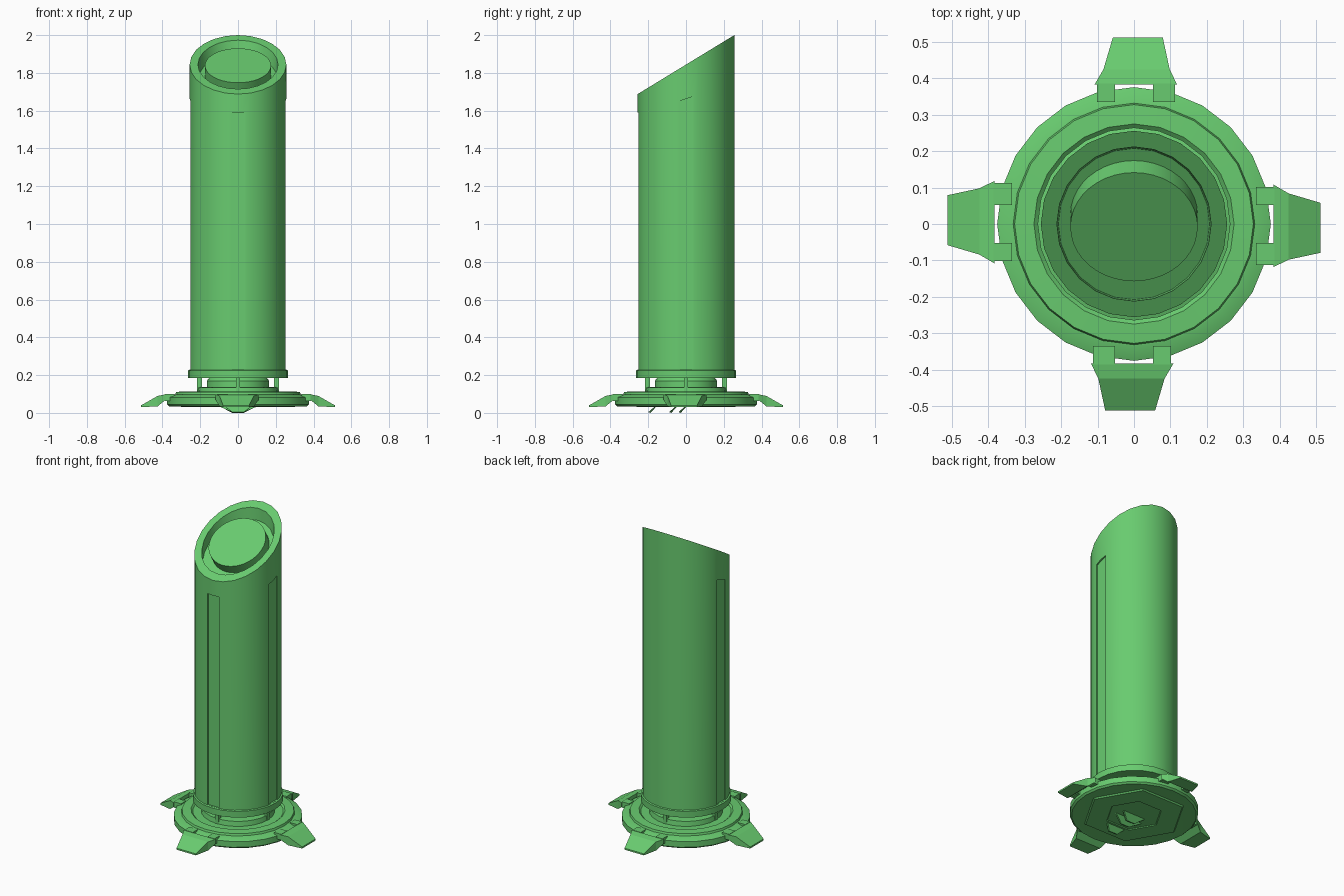
import bpy, bmesh, math
from mathutils import Matrix, Vector

if "Cube" in bpy.data.objects:
    bpy.data.objects.remove(bpy.data.objects["Cube"])

green = bpy.data.materials.new("leaf_green")
green.diffuse_color = (0.14, 0.60, 0.16, 1)
green.use_nodes = True
green.node_tree.nodes["Principled BSDF"].inputs["Base Color"].default_value = green.diffuse_color
SLOPE = 0.61                      # tilt of the cut top
TILT = math.atan(SLOPE)


def finish(name, bm, smooth=True):
    bmesh.ops.recalc_face_normals(bm, faces=bm.faces)
    mesh = bpy.data.meshes.new(name)
    bm.to_mesh(mesh)
    bm.free()
    mesh.materials.append(green)
    obj = bpy.data.objects.new(name, mesh)
    bpy.context.collection.objects.link(obj)
    if smooth:
        shade(obj)
    return obj


def shade(obj):
    bpy.ops.object.select_all(action='DESELECT')
    obj.select_set(True)
    bpy.context.view_layer.objects.active = obj
    bpy.ops.object.shade_smooth_by_angle(angle=math.radians(32))


def lathe(name, profile, sides=24, smooth=True, matrix=None):
    """Spin (radius, z, slope) points; slope tilts the ring along y. Ends are capped."""
    bm = bmesh.new()
    rings = []
    for r, z, k in profile:
        ring = []
        for i in range(sides):
            a = math.tau * i / sides
            y = r * math.sin(a)
            ring.append(bm.verts.new((r * math.cos(a), y, z + k * y)))
        rings.append(ring)
    for lo, hi in zip(rings, rings[1:]):
        for i in range(sides):
            j = (i + 1) % sides
            bm.faces.new((lo[i], lo[j], hi[j], hi[i]))
    bm.faces.new(rings[0][::-1])
    bm.faces.new(rings[-1])
    if matrix:
        bm.transform(matrix)
    return finish(name, bm, smooth)


def box(bm, x0, x1, y0, y1, z0, z1, rot=0.0, shear=0.0):
    """Box turned about z; shear slants its top across x."""
    turn = Matrix.Rotation(rot, 3, 'Z')
    v = [bm.verts.new(turn @ Vector((x, y, z + (shear * x if z == z1 else 0))))
         for z in (z0, z1) for x, y in ((x0, y0), (x1, y0), (x1, y1), (x0, y1))]
    for f in ((3, 2, 1, 0), (4, 5, 6, 7), (0, 1, 5, 4),
              (1, 2, 6, 5), (2, 3, 7, 6), (3, 0, 4, 7)):
        bm.faces.new([v[i] for i in f])


# main tube with collar, slanted rim and recessed top
tube = lathe("tube", [(0.19, 0.19, 0), (0.265, 0.185, 0), (0.265, 0.225, 0),
                      (0.256, 0.228, 0), (0.256, 1.844, SLOPE), (0.212, 1.844, SLOPE),
                      (0.208, 1.77, SLOPE)], 24, smooth=False)

# shallow slots on the front, right and left of the tube
bm = bmesh.new()
for rot, top, shear in ((0, 1.59, 0), (math.pi / 2, 1.662, 0.33), (-math.pi / 2, 1.662, -0.33)):
    box(bm, -0.041, 0.041, -0.30, -0.244, 0.229, top, rot, shear)
cutter = finish("slot_cutter", bm, False)
cutter.hide_render = True
mod = tube.modifiers.new("slots", 'BOOLEAN')
mod.operation = 'DIFFERENCE'
mod.solver = 'EXACT'
mod.object = cutter
bpy.context.view_layer.objects.active = tube
bpy.ops.object.modifier_apply(modifier=mod.name)
bpy.data.objects.remove(cutter)
shade(tube)

# round plug, level with the rim
lathe("top_plug", [(0.175, -0.075, 0), (0.175, 0, 0)], 40,
      matrix=Matrix.Translation((0, -0.008, 1.839)) @ Matrix.Rotation(TILT, 4, 'X'))

# stepped base disc
lathe("base_disc", [(0.30, 0.038, 0), (0.365, 0.035, 0), (0.376, 0.045, 0), (0.376, 0.082, 0),
                    (0.336, 0.098, 0), (0.332, 0.098, 0), (0.328, 0.111, 0), (0.275, 0.114, 0),
                    (0.265, 0.105, 0), (0.215, 0.105, 0), (0.21, 0.135, 0), (0.17, 0.138, 0)])

# core between base and tube
lathe("core", [(0.165, 0.13, 0), (0.165, 0.17, 0), (0.14, 0.20, 0)])

# four posts carrying the tube
bm = bmesh.new()
for i in range(4):
    box(bm, -0.011, 0.011, -0.216, -0.19, 0.10, 0.192, i * math.pi / 2)
finish("posts", bm, False)

# hexagonal plates under the base
lathe("underside_plate", [(0.31, 0.04, 0), (0.30, 0.030, 0), (0.17, 0.030, 0),
                          (0.165, 0.035, 0)], 6, False)

# small slanted fins under the base
bm = bmesh.new()
for y, w in ((-0.20, 0.07), (-0.09, 0.10), (-0.04, 0.08)):
    v = [bm.verts.new(p) for p in ((-w, y + 0.035, 0.034), (w, y + 0.035, 0.034),
                                   (0.03, y, 0.004), (-0.03, y, 0.004),
                                   (-w, y + 0.045, 0.036), (w, y + 0.045, 0.036),
                                   (0.03, y + 0.012, 0.0), (-0.03, y + 0.012, 0.0))]
    for f in ((3, 2, 1, 0), (4, 5, 6, 7), (0, 1, 5, 4),
              (1, 2, 6, 5), (2, 3, 7, 6), (3, 0, 4, 7)):
        bm.faces.new([v[i] for i in f])
finish("underside_fins", bm, False)

# four flared feet, each a sloping wedge with two arms onto the disc
FOOT = [(-0.384, -0.118, 0.108, 0.068, 0.098), (-0.425, -0.098, 0.084, 0.035, 0.090),
        (-0.513, -0.079, 0.058, 0.030, 0.040)]      # y, left, right, bottom, top
for i, side in enumerate(("front", "right", "back", "left")):
    bm = bmesh.new()
    rows = [[bm.verts.new(p) for p in ((l, y, b), (r, y, b), (r, y, t), (l, y, t))]
            for y, l, r, b, t in FOOT]
    for p, q in zip(rows, rows[1:]):
        for a in range(4):
            c = (a + 1) % 4
            bm.faces.new((p[a], p[c], q[c], q[a]))
    bm.faces.new(rows[0])
    bm.faces.new(rows[-1])
    for x0, x1 in ((-0.112, -0.052), (0.052, 0.102)):
        box(bm, x0, x1, -0.386, -0.335, 0.062, 0.100)
    bm.transform(Matrix.Rotation(i * math.pi / 2, 4, 'Z'))
    finish(side + "_foot", bm, False)
